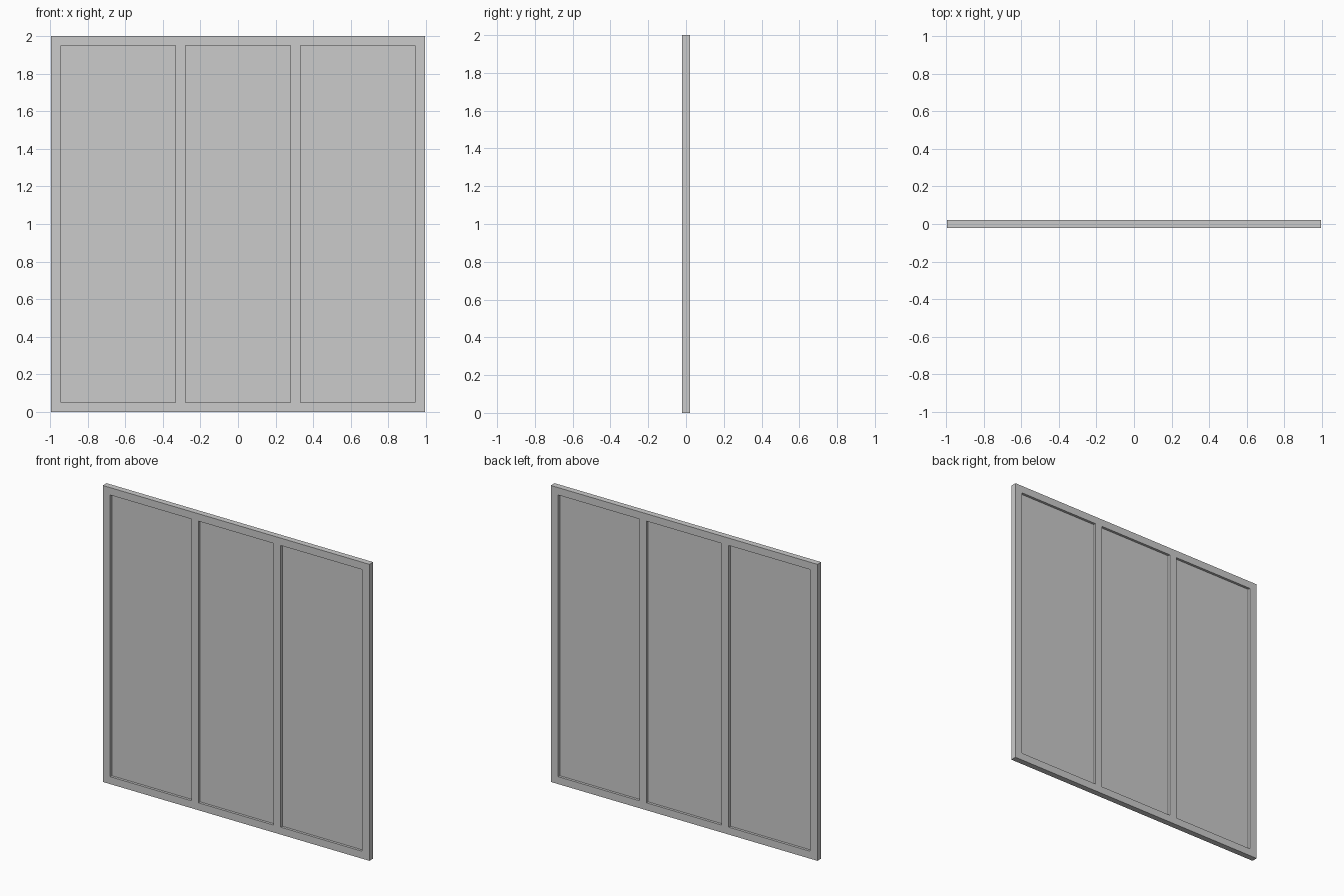
import bpy

if "Cube" in bpy.data.objects:
    bpy.data.objects.remove(bpy.data.objects["Cube"])

HALF_W, HEIGHT, DEPTH = 0.995, 2.0, 0.04
RAIL = 0.05
OUTER, INNER, POST = 0.94, 0.333, 0.28  # opening edges along x


def box(name, x0, x1, depth, z0, z1):
    bpy.ops.mesh.primitive_cube_add(size=1, location=((x0 + x1) / 2, 0, (z0 + z1) / 2))
    ob = bpy.context.object
    ob.name = name
    ob.scale = (x1 - x0, depth, z1 - z0)
    bpy.ops.object.transform_apply(location=False, rotation=False, scale=True)
    return ob


# Frame: one slab with three openings cut through
frame = box("window_frame", -HALF_W, HALF_W, DEPTH, 0, HEIGHT)
openings = {"left": (-OUTER, -INNER), "middle": (-POST, POST), "right": (INNER, OUTER)}
for side, (x0, x1) in openings.items():
    cutter = box(side + "_opening_cutter", x0, x1, 0.2, RAIL, HEIGHT - RAIL)
    cutter.hide_render = True
    cutter.hide_set(True)
    mod = frame.modifiers.new(side + "_opening", 'BOOLEAN')
    mod.operation = 'DIFFERENCE'
    mod.solver = 'EXACT'
    mod.object = cutter

# Glass panes, thin and centred in the frame depth
for side, (x0, x1) in openings.items():
    box(side + "_pane", x0, x1, 0.006, RAIL, HEIGHT - RAIL)
